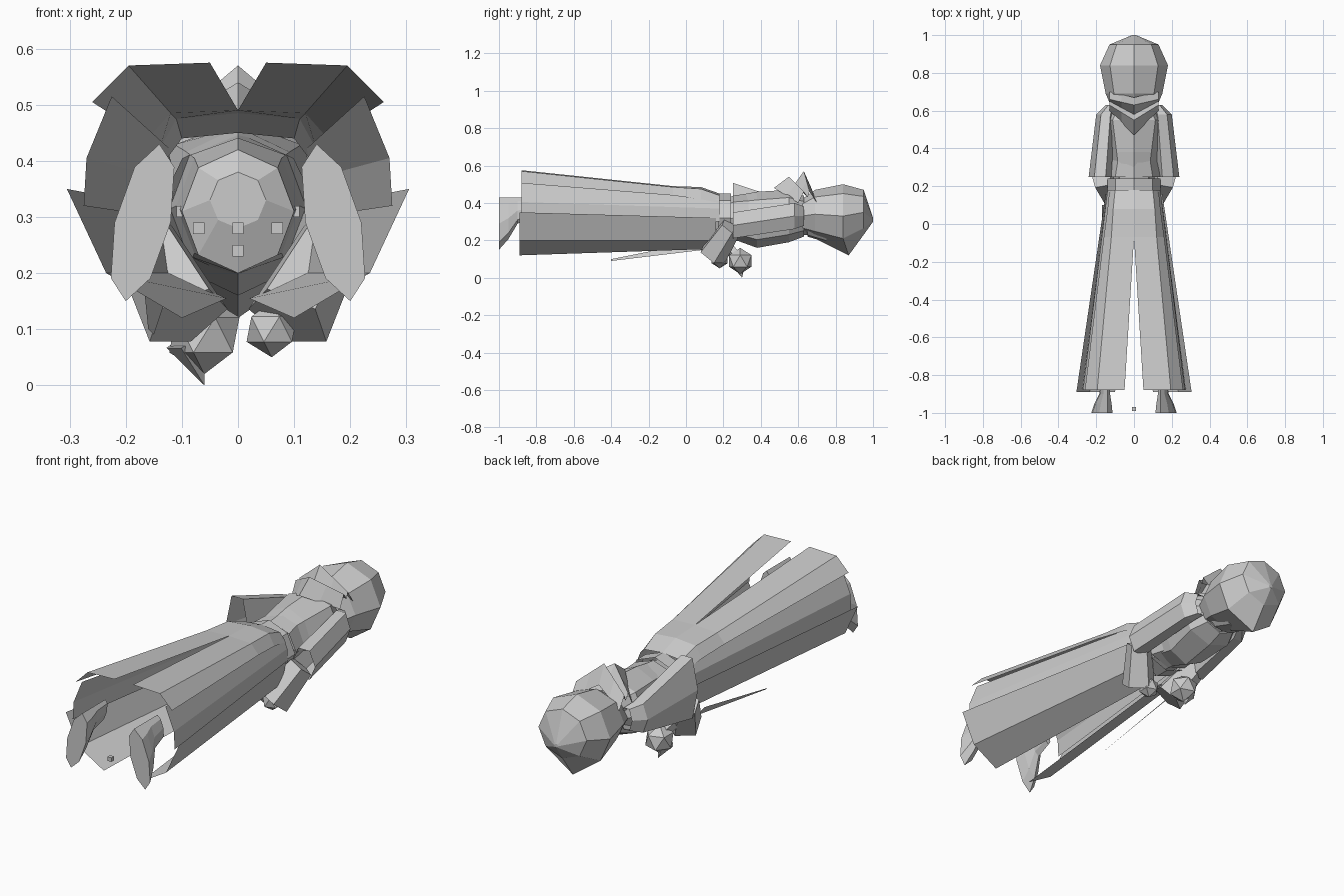
import bpy, bmesh, math
from mathutils import Vector

cube = bpy.data.objects.get("Cube")
if cube:
    bpy.data.objects.remove(cube, do_unlink=True)

GREY = (0.6, 0.6, 0.6, 1)
mat = bpy.data.materials.new("plain_grey")
mat.use_nodes = True
mat.diffuse_color = GREY
mat.node_tree.nodes["Principled BSDF"].inputs["Base Color"].default_value = GREY


def finish(name, bm, mirrored=False):
    """Turn a bmesh into a grey object, optionally mirrored left to right."""
    bmesh.ops.recalc_face_normals(bm, faces=bm.faces)
    mesh = bpy.data.meshes.new(name)
    bm.to_mesh(mesh)
    bm.free()
    mesh.materials.append(mat)
    ob = bpy.data.objects.new(name, mesh)
    bpy.context.collection.objects.link(ob)
    if mirrored:
        ob.modifiers.new("mirror", "MIRROR").use_mirror_merge = False
    return ob


def loft(name, rows, closed=True, caps=True, mirrored=False):
    """Skin a list of equal-length rows of points."""
    bm = bmesh.new()
    rows = [[bm.verts.new(point) for point in row] for row in rows]
    count = len(rows[0])
    for near, far in zip(rows, rows[1:]):
        for i in range(count if closed else count - 1):
            j = (i + 1) % count
            bm.faces.new((near[i], near[j], far[j], far[i]))
    if closed and caps:
        bm.faces.new(rows[0])
        bm.faces.new(rows[-1])
    return finish(name, bm, mirrored)


def ring(y, wide, tall, z, x=0, sides=8, lean=0):
    """Upright oval cross-section; lean pushes its lower end outward."""
    angles = [math.tau * i / sides for i in range(sides)]
    return [(x + wide * math.cos(a) - lean * math.sin(a), y, z + tall * math.sin(a))
            for a in angles]


def span(y, *corners):
    """Open row of cloth corners at one distance along the body."""
    return [(x, y, z) for x, z in corners]


def taper(name, start, end, thick, thin, sides=5):
    """Tapered prism between two points."""
    start, end = Vector(start), Vector(end)
    along = end - start
    bm = bmesh.new()
    bmesh.ops.create_cone(bm, cap_ends=True, segments=sides, radius1=thick,
                          radius2=thin, depth=along.length)
    turn = along.to_track_quat("Z", "Y")
    for vert in bm.verts:
        vert.co = turn @ vert.co + (start + end) / 2
    return finish(name, bm)


def ball(name, center, radius):
    bm = bmesh.new()
    bmesh.ops.create_icosphere(bm, subdivisions=1, radius=radius)
    bmesh.ops.translate(bm, verts=bm.verts, vec=center)
    return finish(name, bm)


def stud(name, center, mirrored=False):
    bm = bmesh.new()
    bmesh.ops.create_cube(bm, size=0.02)
    bmesh.ops.translate(bm, verts=bm.verts, vec=center)
    return finish(name, bm, mirrored)


# Head, with the brow as its lowest edge
head_rows = [ring(0.62, 0.12, 0.09, 0.33), ring(0.69, 0.15, 0.13, 0.34),
             ring(0.84, 0.18, 0.17, 0.33), ring(0.95, 0.13, 0.12, 0.35),
             ring(1, 0.01, 0.01, 0.31)]
x, y, z = head_rows[2][6]
head_rows[2][6] = (x, y + 0.03, z - 0.04)
loft("head", head_rows)
loft("neck", [ring(0.55, 0.09, 0.1, 0.32), ring(0.66, 0.09, 0.09, 0.32)])
loft("chin_guard", [ring(0.65, 0.07, 0.03, 0.25), ring(0.75, 0.06, 0.03, 0.22)])

# Torso and belts
loft("torso", [ring(0.12, 0.05, 0.05, 0.33), ring(0.15, 0.1, 0.11, 0.31),
               ring(0.27, 0.11, 0.12, 0.32), ring(0.38, 0.13, 0.15, 0.31),
               ring(0.55, 0.16, 0.14, 0.33), ring(0.63, 0.11, 0.11, 0.33)])
loft("belt", [ring(y, 0.14, 0.13, 0.32) for y in (0.17, 0.24)], caps=False)
loft("chest_wrap", [ring(0.25, 0.14, 0.12, 0.32), ring(0.34, 0.12, 0.13, 0.32)], caps=False)


# Folded hood at the nape: chevrons alternating between crest and crease
def chevron(side_y, side_z, peak_y, peak_z):
    side, peak = Vector((0.13, side_y, side_z)), Vector((0, peak_y, peak_z))
    half = [side, side.lerp(peak, 0.5)]
    other = [Vector((-p.x, p.y, p.z)) for p in reversed(half)]
    return half + [peak] + other


loft("folded_hood", [chevron(0.7, 0.4, 0.67, 0.48), chevron(0.66, 0.46, 0.63, 0.57),
                     chevron(0.65, 0.43, 0.58, 0.5), chevron(0.63, 0.46, 0.55, 0.54),
                     chevron(0.6, 0.4, 0.47, 0.48)], closed=False)

# Coat: split back, side panels and open front, each from hem to waist
loft("coat_back", [
    span(-0.88, (0.05, 0.575), (0.195, 0.57), (0.26, 0.505)),
    span(-0.07, (0, 0.49), (0.12, 0.485), (0.16, 0.44)),
    span(0.08, (0, 0.485), (0.11, 0.475), (0.14, 0.42)),
    span(0.18, (0, 0.45), (0.1, 0.44), (0.13, 0.4))], closed=False, mirrored=True)
loft("coat_side", [
    span(-0.88, (0.225, 0.515), (0.27, 0.405), (0.275, 0.32)),
    span(0.18, (0.12, 0.42), (0.14, 0.37), (0.14, 0.3))], closed=False, mirrored=True)
loft("coat_front", [
    span(-0.89, (0.305, 0.35), (0.235, 0.2), (0.1, 0.12)),
    span(0.16, (0.15, 0.32), (0.12, 0.2), (0.02, 0.155))], closed=False, mirrored=True)

# Feet: the sole faces outward and shrinks back to the heel
foot_rows = []
for y, scale in ((-1, 1), (-0.95, 0.8), (-0.9, 0.5), (-0.82, 0.4)):
    foot_rows.append(ring(y, 0.05 * scale, 0.14 * scale, 0.43 - 0.14 * scale,
                          x=0.14 + 0.03 * scale, lean=0.03 * scale))
loft("foot", foot_rows, mirrored=True)

# Sleeves: the right mouth flares up behind
for side, m, mouth, middle in (("left", 1, 0.08, 0.28), ("right", -1, 0.17, 0.36)):
    loft(side + "_upper_sleeve", [
        ring(0.63, 0.03, 0.06, 0.33, x=m * 0.12, sides=6),
        ring(0.58, 0.05, 0.08, 0.33, x=m * 0.15, sides=6),
        ring(0.25, 0.06, mouth, middle, x=m * 0.18, sides=6)], caps=False)
    taper(side + "_forearm_sleeve", (m * 0.17, 0.24, 0.27), (m * 0.09, 0.14, 0.12),
          0.06, 0.08)

# Hands and wrists
ball("left_hand", (0.06, 0.18, 0.1), 0.05)
ball("right_hand", (-0.06, 0.29, 0.09), 0.07)
taper("left_wrist", (0.13, 0.18, 0.2), (0.06, 0.18, 0.1), 0.03, 0.03)
taper("right_wrist", (-0.13, 0.2, 0.2), (-0.05, 0.28, 0.1), 0.03, 0.03)
taper("right_fingers", (-0.09, 0.28, 0.08), (-0.06, 0.3, 0), 0.04, 0)

# Pointed sash tail hanging below the right sleeve
loft("sash_tail", [[(-0.17, 0.1, 0.2), (-0.13, 0.1, 0.15)],
                   [(-0.16, -0.4, 0.1), (-0.15, -0.4, 0.09)]], closed=False)

# Small studs
stud("wrist_stud", (0.1, 0.2, 0.31), mirrored=True)
stud("hip_stud", (0.07, 0.13, 0.28), mirrored=True)
stud("ground_stud", (0, -0.98, 0.24))
stud("waist_stud", (0, 0.11, 0.28))
